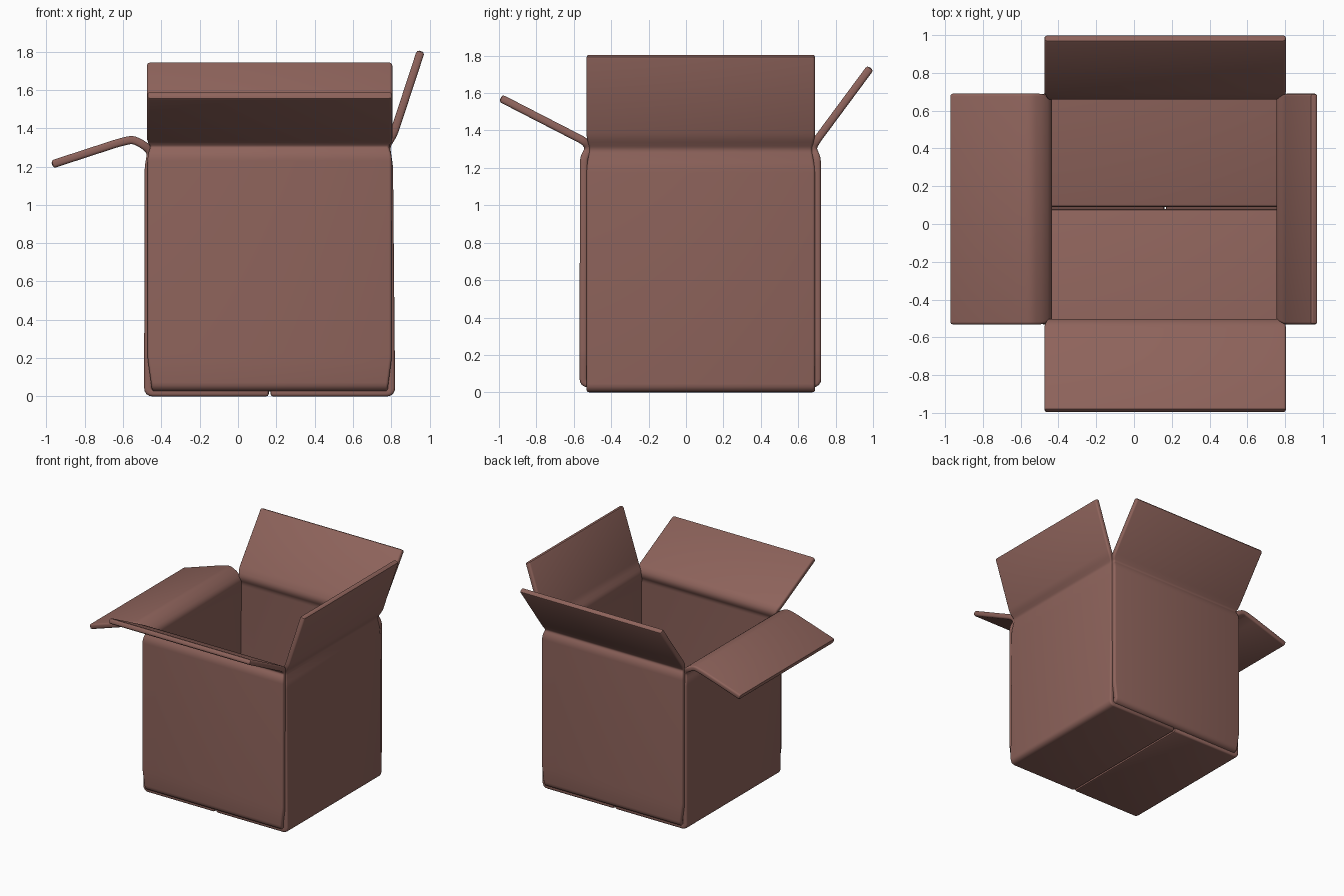
import bpy, bmesh, math
from mathutils import Vector

if "Cube" in bpy.data.objects:
    bpy.data.objects.remove(bpy.data.objects["Cube"])

card = bpy.data.materials.new("cardboard")
card.diffuse_color = (0.27, 0.125, 0.105, 1)
card.use_nodes = True
card.node_tree.nodes["Principled BSDF"].inputs["Base Color"].default_value = card.diffuse_color

T = 0.021   # half thickness of the card
R = 0.014   # edge rounding


def round_path(pts, reach=0.026, n=4):
    """Round the folds of a path of (u, z, low, high) points."""
    p = [Vector(q) for q in pts]
    out = [p[0]]
    for a, b, c in zip(p, p[1:], p[2:]):
        la, lc = (a - b).xy.length, (c - b).xy.length
        s = b + (a - b) * min(reach / la, 0.45)
        e = b + (c - b) * min(reach / lc, 0.45)
        for i in range(n + 1):
            t = i / n
            out.append(s * (1 - t) ** 2 + b * 2 * t * (1 - t) + e * t * t)
    out.append(p[-1])
    # soft rounded ends: short extra stations near each tip
    head = [out[0].lerp(out[1], k * R / (out[1] - out[0]).xy.length) for k in (0, .3, 1)]
    tail = [out[-1].lerp(out[-2], k * R / (out[-2] - out[-1]).xy.length) for k in (1, .3, 0)]
    return head + out[1:-1] + tail


def section(lo, hi, inset):
    """Rounded rectangle as (width, thickness) pairs."""
    lo, hi, t = lo + inset, hi - inset, T - inset
    r = max(R - inset, 0.002)
    ring = []
    for k, (cx, cy) in enumerate([(hi - r, t - r), (lo + r, t - r),
                                  (lo + r, r - t), (hi - r, r - t)]):
        for j in range(4):
            a = math.pi / 2 * (k + j / 3)
            ring.append((cx + r * math.cos(a), cy + r * math.sin(a)))
    return ring


def sheet(name, pts, along_x):
    """Folded card: bottom flap, wall and top flap in one strip."""
    path = round_path(pts)
    bm = bmesh.new()
    rings = []
    last = len(path) - 1
    for i, p in enumerate(path):
        d0 = (p - path[i - 1]).xy.normalized() if i else (path[1] - p).xy.normalized()
        d1 = (path[i + 1] - p).xy.normalized() if i < last else d0
        d = (d0 + d1).normalized()
        miter = 1 / max(d.dot(d0), 0.7)
        n = Vector((-d.y, d.x)) * miter
        inset = {0: R, 1: R * .29, last - 1: R * .29, last: R}.get(i, 0)
        ring = []
        for w, t in section(p.z, p.w, inset):
            u, z = p.x + n.x * t, p.y + n.y * t
            ring.append(bm.verts.new((u, w, z) if along_x else (w, u, z)))
        rings.append(ring)
    for a, b in zip(rings, rings[1:]):
        for j in range(len(a)):
            k = (j + 1) % len(a)
            bm.faces.new((a[j], a[k], b[k], b[j]))
    bm.faces.new(rings[0])
    bm.faces.new(rings[-1])
    bmesh.ops.recalc_face_normals(bm, faces=bm.faces)
    me = bpy.data.meshes.new(name)
    bm.to_mesh(me)
    bm.free()
    me.materials.append(card)
    ob = bpy.data.objects.new(name, me)
    bpy.context.collection.objects.link(ob)
    bpy.context.view_layer.objects.active = ob
    ob.select_set(True)
    bpy.ops.object.shade_smooth_by_angle(angle=math.radians(40))
    ob.select_set(False)


# side panels (profile in x-z, width in y)
S, C = (-0.532, 0.69), (-0.515, 0.672)
sheet("left_panel", [(0.161, T, *S), (-0.469, T, *S), (-0.466, 1.2, *S),
                     (-0.452, 1.275, *C), (-0.49, 1.312, *S), (-0.55, 1.342, *S),
                     (-0.63, 1.322, *S), (-0.97, 1.211, *S)], True)
sheet("right_panel", [(0.169, T, *S), (0.799, T, *S), (0.788, 1.2, *S),
                      (0.772, 1.305, *C), (0.812, 1.37, *S), (0.954, 1.802, *S)], True)

# front and back panels (profile in y-z, width in x), tucked in at the bottom
B, W, N = (-0.45, 0.782), (-0.472, 0.802), (-0.455, 0.785)
F = (-0.475, 0.805)
sheet("front_panel", [(0.079, 0.048, *B), (-0.548, 0.048, *B), (-0.548, 0.2, *W),
                      (-0.546, 1.255, *W), (-0.517, 1.302, *N), (-0.54, 1.341, *F),
                      (-0.991, 1.573, *F)], False)
sheet("back_panel", [(0.091, 0.048, *B), (0.702, 0.048, *B), (0.702, 0.2, *W),
                     (0.700, 1.255, *W), (0.675, 1.302, *N), (0.697, 1.345, *F),
                     (0.986, 1.735, *F)], False)
